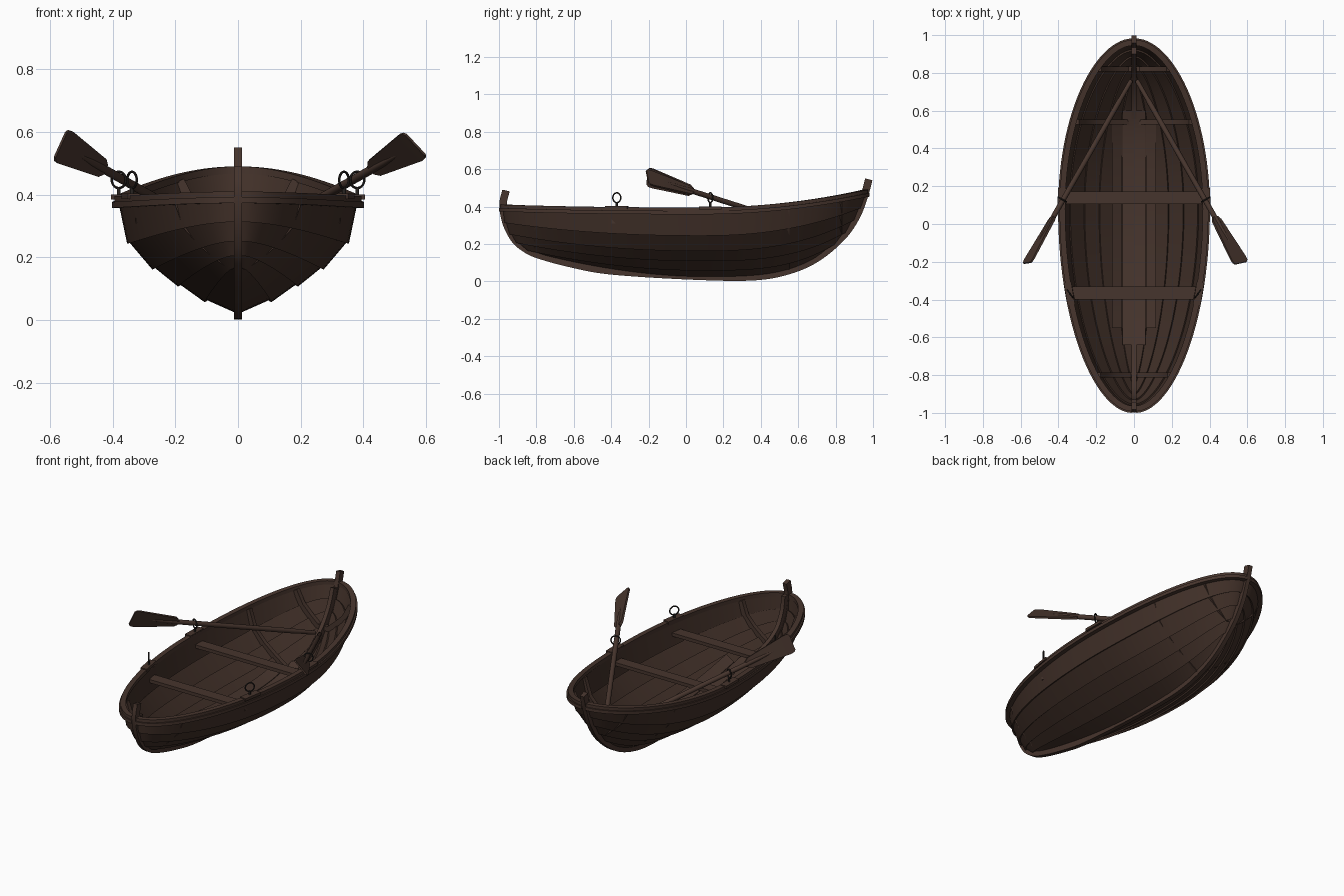
import bpy, bmesh, math
from mathutils import Vector as V

if "Cube" in bpy.data.objects:
    bpy.data.objects.remove(bpy.data.objects["Cube"])

def material(name, col):
    m = bpy.data.materials.new(name)
    m.diffuse_color = (*col, 1)
    m.use_nodes = True
    m.node_tree.nodes["Principled BSDF"].inputs["Base Color"].default_value = m.diffuse_color
    return m

HULL = material("dark hull wood", (0.052, 0.029, 0.021))
WOOD = material("brown trim wood", (0.062, 0.035, 0.026))
IRON = material("dark iron", (0.022, 0.018, 0.016))

def finish(me, name, mat):
    me.materials.append(mat)
    me.shade_smooth()
    me.set_sharp_from_angle(angle=math.radians(32))
    ob = bpy.data.objects.new(name, me)
    bpy.context.collection.objects.link(ob)
    return ob

def loft(name, sections, mat, mirror=False):
    """Closed tube through matching cross-sections, optionally mirrored in x."""
    bm = bmesh.new()
    for sx in ((1, -1) if mirror else (1,)):
        rings = [[bm.verts.new((p[0] * sx, p[1], p[2])) for p in s] for s in sections]
        n = len(rings[0])
        for a, b in zip(rings, rings[1:]):
            for i in range(n):
                bm.faces.new((a[i], a[(i + 1) % n], b[(i + 1) % n], b[i]))
        bm.faces.new(rings[0])
        bm.faces.new(rings[-1])
    bmesh.ops.recalc_face_normals(bm, faces=bm.faces)
    me = bpy.data.meshes.new(name)
    bm.to_mesh(me)
    bm.free()
    return finish(me, name, mat)

def box(name, loc, size, mat, rot=0):
    x, y, z = (s / 2 for s in size)
    ob = loft(name, [[(-x, e, -z), (x, e, -z), (x, e, z), (-x, e, z)] for e in (-y, y)], mat)
    ob.location = loc
    ob.rotation_euler.z = rot
    return ob

# Hull lines: half width, middle height, plan exponent, bow (y, z), stern (y, z)
YC = 0.08
LINES = [
    (0.000, 0.025, 1.00, (0.70, 0.13), (-0.76, 0.14)),
    (0.090, 0.065, 1.50, (0.785, 0.20), (-0.84, 0.17)),
    (0.175, 0.115, 1.35, (0.845, 0.265), (-0.90, 0.21)),
    (0.255, 0.168, 1.25, (0.89, 0.33), (-0.935, 0.255)),
    (0.333, 0.246, 1.15, (0.925, 0.395), (-0.962, 0.315)),
    (0.368, 0.370, 1.10, (0.96, 0.465), (-0.978, 0.385)),
]

def line_u(j, u):
    """Point on hull line j, u from -1 (stern) to 1 (bow)."""
    w, z, e, bow, stern = LINES[j]
    end, p = (bow, 3.5 - 0.3 * j) if u > 0 else (stern, 1.8 + 0.1 * j)
    a = min(abs(u), 1)
    return V((0.012 + w * max(0, 1 - a * a) ** (e / 2),
              YC + (end[0] - YC) * a, z + (end[1] - z) * a ** p))

def line_y(j, y):
    """Point on hull line j at station y, or None past its end."""
    end = LINES[j][3] if y > YC else LINES[j][4]
    u = (y - YC) / abs(end[0] - YC)
    return line_u(j, u) if abs(u) < 1 else None

HALF = math.pi / 2
TH = [-HALF + math.pi * i / 56 for i in range(57)]

def tangent(j, t):
    a, b = max(t - 0.01, -HALF), min(t + 0.01, HALF)
    return (line_u(j, math.sin(b)) - line_u(j, math.sin(a))).normalized()

# Overlapping hull planks
for j in range(5):
    secs = []
    for t in TH:
        lo, hi = line_u(j, math.sin(t)), line_u(j + 1, math.sin(t))
        n = tangent(j, t).cross(hi - lo).normalized()
        step = 0.009 if j else 0.0
        secs.append([lo + n * step, hi, hi - n * 0.012, lo - n * (0.012 - step)])
    loft("hull_plank_%d" % (j + 1), secs, HULL, True)

# Gunwale and outer rubbing strip
def rail(name, n0, n1, z0, z1):
    secs = []
    for t in TH:
        p, d = line_u(5, math.sin(t)), tangent(5, t)
        n = V((d.y, -d.x, 0)).normalized()
        secs.append([p + n * a + V((0, 0, b)) for a, b in ((n0, z0), (n1, z0), (n1, z1), (n0, z1))])
    loft(name, secs, WOOD, True)

rail("gunwale", -0.016, 0.014, 0.002, 0.025)
rail("rubbing_strip", -0.005, 0.022, -0.012, 0.007)

# Keel and stems: one profile curve in the (y, z) plane
PROFILE = [(-0.982, 0.49), (-0.998, 0.41), (-0.98, 0.305), (-0.93, 0.21), (-0.86, 0.152),
           (-0.78, 0.118), (-0.62, 0.075), (-0.41, 0.037), (0, 0.01), (0.35, 0.004),
           (0.55, 0.037), (0.71, 0.107), (0.85, 0.224), (0.93, 0.34), (0.972, 0.45), (0.997, 0.54)]

def spline(pts, steps=6):
    q = [V(p) for p in pts]
    q = [2 * q[0] - q[1]] + q + [2 * q[-1] - q[-2]]
    out = []
    for i in range(1, len(q) - 2):
        a, b, c, d = q[i - 1:i + 3]
        for k in range(steps):
            t = k / steps
            out.append(0.5 * (2 * b + (c - a) * t + (2 * a - 5 * b + 4 * c - d) * t * t
                              + (3 * b - a - 3 * c + d) * t ** 3))
    return out + [q[-2]]

CURVE = spline(PROFILE)

def strip(name, keep, d0, d1, hw):
    secs = []
    for i, p in enumerate(CURVE):
        if not keep(p):
            continue
        t = (CURVE[min(i + 1, len(CURVE) - 1)] - CURVE[max(i - 1, 0)]).normalized()
        n = V((-t.y, t.x))
        a, b = p + n * d0, p + n * d1
        secs.append([(-hw, a.x, max(a.y, 0)), (hw, a.x, max(a.y, 0)), (hw, b.x, b.y), (-hw, b.x, b.y)])
    loft(name, secs, WOOD)

strip("keel_and_stems", lambda p: True, 0, 0.04, 0.013)
strip("bow_inner_stem", lambda p: p.x > 0.57 and p.y < 0.46, 0.03, 0.075, 0.012)
strip("stern_inner_stem", lambda p: p.x < -0.57 and p.y < 0.41, 0.03, 0.07, 0.012)

# Ribs following the inside of the hull
for k, y in enumerate((0.82, 0.54, -0.80)):
    half = [p for p in (line_y(j, y) for j in range(6)) if p]
    path = [V((-p.x, p.z)) for p in reversed(half)] + [V((p.x, p.z)) for p in half]
    secs = []
    for i, p in enumerate(path):
        t = (path[min(i + 1, len(path) - 1)] - path[max(i - 1, 0)]).normalized()
        q = p + V((-t.y, t.x)) * 0.03
        secs.append([(p.x, y - 0.013, p.y), (p.x, y + 0.013, p.y), (q.x, y + 0.013, q.y), (q.x, y - 0.013, q.y)])
    loft("rib_%d" % (k + 1), secs, WOOD)

# Floorboards riding above the keel line
def floorboard(name, x0, x1, h0, h1, y0, y1, mirror):
    secs = []
    for i in range(25):
        y = y0 + (y1 - y0) * i / 24
        z = line_y(0, y).z
        secs.append([(x0, y, z + h0 - 0.012), (x1, y, z + h1 - 0.012), (x1, y, z + h1), (x0, y, z + h0)])
    loft(name, secs, WOOD, mirror)

floorboard("centre_floorboards", 0.001, 0.06, 0.045, 0.047, -0.64, 0.60, True)
floorboard("side_floorboards", 0.063, 0.116, 0.048, 0.08, -0.55, 0.54, True)

# Seats across the hull
box("middle_seat", (0, 0.138, 0.325), (0.725, 0.066, 0.02), WOOD)
box("rear_seat", (0, -0.365, 0.32), (0.655, 0.068, 0.02), WOOD)

# Oarlocks: plate, pin and ring
for s in (1, -1):
    for x, y, z, turn, skew in ((0.38, 0.13, 0.393, 0.52, 0.02), (0.338, -0.37, 0.395, 0.95, -0.17)):
        box("oarlock_plate", (s * (x + 0.004), y, z), (0.04, 0.12, 0.016), WOOD, s * skew)
        bpy.ops.mesh.primitive_cylinder_add(vertices=10, radius=0.006, depth=0.03, location=(s * x, y, 0.41))
        pin = bpy.context.object
        pin.name = "oarlock_pin"
        bpy.ops.mesh.primitive_torus_add(major_segments=28, minor_segments=8, major_radius=0.026,
                                         minor_radius=0.004, location=(s * x, y, 0.447),
                                         rotation=(HALF, 0, s * turn))
        ring = bpy.context.object
        ring.name = "oarlock_ring"
        for ob in (pin, ring):
            ob.data.materials.append(IRON)
            ob.data.shade_smooth()
            ob.data.set_sharp_from_angle(angle=math.radians(40))

# Oars, each with its own blade roll
for side, s, lat in (("right", 1, (0.075, 0.017, -0.08)), ("left", -1, (-0.05, -0.0067, -0.11))):
    start = V((s * 0.015, 0.76, 0.25))
    d = V((s * 0.478, -0.838, 0.268)).normalized()
    v = V(lat).normalized()
    n = d.cross(v).normalized()
    shaft = [(0, 0.009), (0.008, 0.012), (0.12, 0.012), (0.13, 0.014), (0.85, 0.014), (0.95, 0.012), (1.06, 0.004)]
    loft(side + "_oar_shaft", [[start + d * l + (v * math.cos(a) + n * math.sin(a)) * r
                                for a in (math.tau * i / 14 for i in range(14))] for l, r in shaft], WOOD)
    blade = [(0.865, 0.016, 0.009), (0.885, 0.031, 0.007), (1.0, 0.043, 0.006), (1.125, 0.056, 0.005),
             (1.145, 0.054, 0.004), (1.155, 0.044, 0.004)]
    loft(side + "_oar_blade", [[start + d * l + v * a * w + n * b * h
                                for a, b in ((-1, -1), (1, -1), (1, 1), (-1, 1))] for l, w, h in blade], WOOD)
